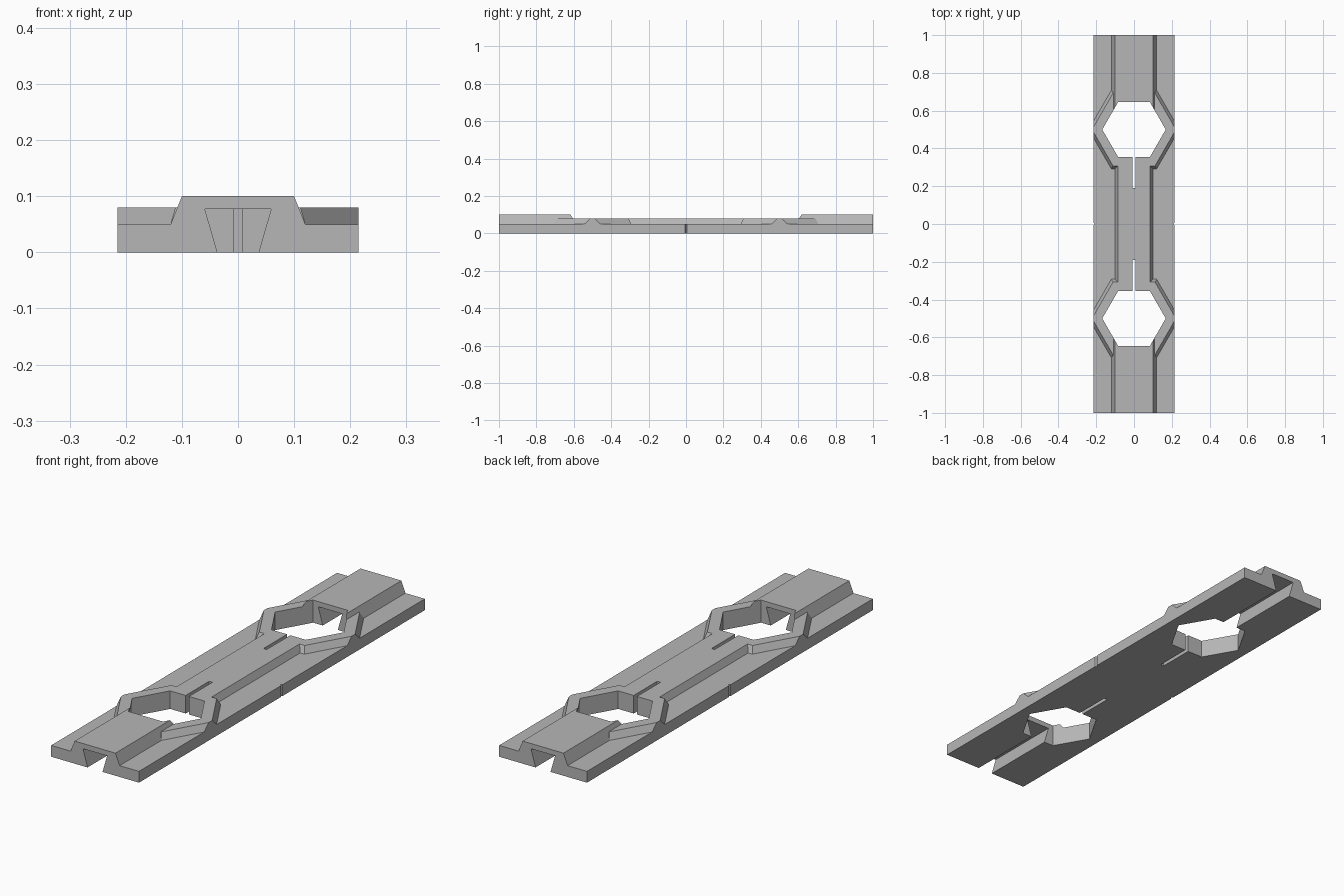
import bpy
import bmesh
from math import cos, sin, pi

if "Cube" in bpy.data.objects:
    bpy.data.objects.remove(bpy.data.objects["Cube"], do_unlink=True)

grey = bpy.data.materials.new("light grey")
grey.use_nodes = True
colour = (0.47, 0.47, 0.47, 1)
grey.diffuse_color = colour
grey.node_tree.nodes["Principled BSDF"].inputs["Base Color"].default_value = colour


def loft(name, loops):
    """Closed solid skinned through matching loops of points."""
    bm = bmesh.new()
    rings = [[bm.verts.new(p) for p in loop] for loop in loops]
    count = len(rings[0])
    for low, high in zip(rings, rings[1:]):
        for i in range(count):
            j = (i + 1) % count
            bm.faces.new((low[i], low[j], high[j], high[i]))
    bm.faces.new(rings[0])
    bm.faces.new(rings[-1])
    bmesh.ops.recalc_face_normals(bm, faces=bm.faces)
    mesh = bpy.data.meshes.new(name)
    bm.to_mesh(mesh)
    bm.free()
    mesh.materials.append(grey)
    obj = bpy.data.objects.new(name, mesh)
    bpy.context.collection.objects.link(obj)
    return obj


def prism(name, half_profile, y0, y1):
    """Mirrored x-z profile extruded along y."""
    profile = half_profile + [(-x, z) for x, z in reversed(half_profile)]
    return loft(name, [[(x, y, z) for x, z in profile] for y in (y0, y1)])


def box(name, half_width, y0, y1, z0, z1):
    return prism(name, [(half_width, z0), (half_width, z1)], y0, y1)


def hexagon(name, y, levels):
    """Six-sided solid through (radius, height) levels, corners on x."""
    return loft(name, [[(r * cos(i * pi / 3), y + r * sin(i * pi / 3), z)
                        for i in range(6)] for r, z in levels])


def combine(target, tool, operation):
    mod = target.modifiers.new(operation.lower(), "BOOLEAN")
    mod.operation = operation
    mod.solver = "EXACT"
    mod.object = tool
    bpy.context.view_layer.objects.active = target
    bpy.ops.object.modifier_apply(modifier=mod.name)
    bpy.data.objects.remove(tool, do_unlink=True)


# Flat slab, oversized until trimmed by the envelope
body = box("connector_rail", 0.3, -1.1, 1.1, -0.1, 0.05)

# Low ridge along the middle
combine(body, prism("middle_ridge", [(0.1, 0.01), (0.1, 0.05), (0.086, 0.08)],
                    -0.45, 0.45), "UNION")

for side in (-1, 1):
    # Sloped hexagonal collar and tall ridge towards the end
    combine(body, hexagon("collar", side * 0.5,
                          [(0.24, 0.01), (0.24, 0.05), (0.222, 0.08)]), "UNION")
    combine(body, prism("end_ridge", [(0.12, 0.02), (0.12, 0.05), (0.1, 0.1)],
                        side * 0.55, side * 1.05), "UNION")

# Trim to the outer envelope
combine(body, box("envelope", 0.215, -1, 1, 0, 0.2), "INTERSECT")

for side in (-1, 1):
    # Hexagonal opening, narrow slot and dovetail groove
    combine(body, hexagon("hole", side * 0.5, [(0.168, -0.1), (0.168, 0.2)]),
            "DIFFERENCE")
    combine(body, box("slot", 0.008, side * 0.19, side * 0.45, -0.1, 0.2),
            "DIFFERENCE")
    combine(body, prism("groove", [(0.031, -0.02), (0.059, 0.077)],
                        side * 0.55, side * 1.1), "DIFFERENCE")
    # Small index notch in the long edge
    x = side * 0.215
    combine(body, loft("notch", [[(x + dx, dy, z) for dx, dy in
                                  ((-side * 0.006, 0), (side * 0.006, 0.012),
                                   (side * 0.006, -0.012))]
                                 for z in (-0.1, 0.2)]), "DIFFERENCE")
